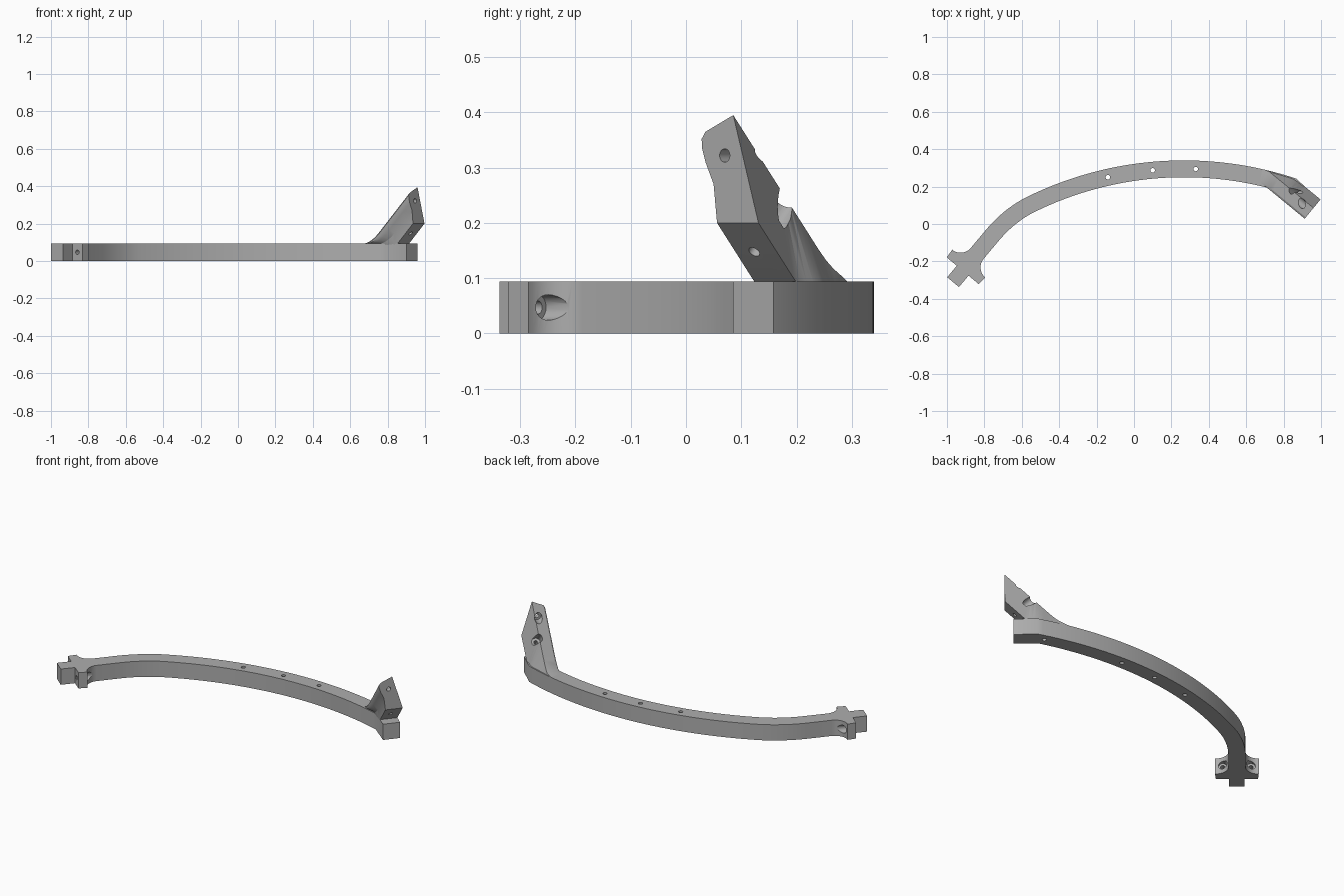
import bpy, bmesh, math
from mathutils import Vector

cube = bpy.data.objects.get("Cube")
if cube:
    bpy.data.objects.remove(cube, do_unlink=True)

grey = bpy.data.materials.new("plain_grey")
grey.use_nodes = True
grey.diffuse_color = (0.42, 0.42, 0.42, 1)
grey.node_tree.nodes["Principled BSDF"].inputs["Base Color"].default_value = (0.42, 0.42, 0.42, 1)

HEIGHT, HALF = 0.094, 0.045
CENTRE, RADIUS = Vector((0.267, -1.56)), 1.855
U, V = Vector((-0.643, -0.766)), Vector((-0.766, 0.643))   # cross end axes
S, N = Vector((0.773, -0.635)), Vector((0.635, 0.773))     # arm end axes
AXIS_V = 0.541


def cross(u, w):
    return U * u + V * (AXIS_V + w)


def arm_point(s, n, z):
    p = S * s + N * n
    return Vector((p.x, p.y, z))


def make_object(name, bm):
    bmesh.ops.recalc_face_normals(bm, faces=bm.faces)
    mesh = bpy.data.meshes.new(name)
    bm.to_mesh(mesh)
    bm.free()
    mesh.materials.append(grey)
    obj = bpy.data.objects.new(name, mesh)
    bpy.context.collection.objects.link(obj)
    return obj


def activate(obj):
    bpy.ops.object.select_all(action='DESELECT')
    obj.select_set(True)
    bpy.context.view_layer.objects.active = obj


def drill(target, start, end, radius):
    """Cut a round hole between two points."""
    start, end = Vector(start), Vector(end)
    bm = bmesh.new()
    bmesh.ops.create_cone(bm, cap_ends=True, segments=24, radius1=radius,
                          radius2=radius, depth=(end - start).length)
    bm.transform((end - start).to_track_quat('Z', 'Y').to_matrix().to_4x4())
    bmesh.ops.translate(bm, verts=bm.verts, vec=(start + end) / 2)
    cutter = make_object("hole_cutter", bm)
    cutter.hide_render = True
    mod = target.modifiers.new("hole", 'BOOLEAN')
    mod.operation, mod.solver, mod.object = 'DIFFERENCE', 'EXACT', cutter
    activate(target)
    bpy.ops.object.modifier_apply(modifier=mod.name)
    bpy.data.objects.remove(cutter, do_unlink=True)


# Curved beam outline: bend, long arc, cross-shaped end
def arc(angle, radius):
    return CENTRE + Vector((math.sin(angle), math.cos(angle))) * radius


BEND = -0.468
A, P, B = cross(0.53, 0), cross(0.406, 0), arc(BEND, RADIUS)


def beam_edge(side, last_angle):
    pts = []
    for i in range(13):
        t = i / 12
        p = A * (1 - t) ** 2 + P * 2 * t * (1 - t) + B * t * t
        d = ((P - A) * (1 - t) + (B - P) * t).normalized()
        pts.append(p + Vector((-d.y, d.x)) * HALF * side)
    for i in range(1, 49):
        pts.append(arc(BEND + (last_angle - BEND) * i / 48, RADIUS + HALF * side))
    return pts


def cross_side(side):
    pts = [cross(0.86, 0.041 * side), cross(0.78, 0.041 * side), cross(0.78, 0.111 * side)]
    for i in range(10, -1, -1):
        a = math.radians(9 * i)
        pts.append(cross(0.66 + 0.07 * math.sin(a), side * (0.115 - 0.07 * math.cos(a))))
    return pts


outline = cross_side(1) + beam_edge(1, 0.321)
outline += [Vector((0.96, 0.158)), Vector((0.90, 0.085))]
outline += beam_edge(-1, 0.293)[::-1] + cross_side(-1)[::-1]

bm = bmesh.new()
base = bm.faces.new([bm.verts.new((p.x, p.y, 0)) for p in outline])
top = bmesh.ops.extrude_face_region(bm, geom=[base])
bmesh.ops.translate(bm, vec=(0, 0, HEIGHT),
                    verts=[g for g in top["geom"] if isinstance(g, bmesh.types.BMVert)])
beam = make_object("curved_beam", bm)

# Vertical holes along the beam, the last one blind
for x, y in ((-0.14, 0.25), (0.10, 0.287), (0.33, 0.294)):
    drill(beam, (x, y, -0.02), (x, y, 0.12), 0.012)
drill(beam, (0.80, 0.22, -0.02), (0.80, 0.22, 0.07), 0.012)

# Counterbored screw holes in the two cross tabs
for side in (1, -1):
    near, seat, far = [cross(u, 0.074 * side).to_3d() + Vector((0, 0, 0.047))
                       for u in (0.63, 0.742, 0.80)]
    drill(beam, near, far, 0.012)
    drill(beam, near, seat, 0.023)


# Rising arm, lofted at 45 degrees with a soft root
def soft_max(a, b, k=0.06):
    h = max(k - abs(a - b), 0) / k
    return max(a, b) + h * h * k / 4


def outer_limit(s):
    return -1.036 + math.sqrt(1.9 ** 2 - (s - 1.197) ** 2)


PROFILE = [(0.734, 0), (0.637, 0), (0.629, 0.07), (0.61, 0.11), (0.602, 0.135),
           (0.601, 0.152), (0.61, 0.165), (0.675, 0.195)]
END = 0.687
stations = [0.34 + 0.0205 * i for i in range(12)] + [0.587, 0.637, END]

bm = bmesh.new()
rings = []
for s in stations:
    ring = []
    for n, off in PROFILE:
        z = s - 0.487 + off
        z = max(z, 0.08) if off == 0 else soft_max(z, 0.092)
        ring.append(bm.verts.new(arm_point(s, min(n, outer_limit(s) - 0.001), z)))
    rings.append(ring)
count = len(PROFILE)
for r0, r1 in zip(rings, rings[1:]):
    for i in range(count):
        j = (i + 1) % count
        bm.faces.new((r0[i], r0[j], r1[j], r1[i]))
bm.faces.new(rings[0])
bm.faces.new(rings[-1])
bmesh.ops.triangulate(bm, faces=bm.faces)
arm = make_object("rising_arm", bm)

# Screw holes through the arm end, with counterbores from behind
drill(arm, arm_point(0.72, 0.655, 0.322), arm_point(0.5, 0.655, 0.322), 0.012)
drill(arm, arm_point(0.655, 0.655, 0.322), arm_point(0.5, 0.655, 0.322), 0.023)
drill(arm, arm_point(0.66, 0.681, 0.122), arm_point(0.46, 0.681, 0.322), 0.011)
drill(arm, arm_point(0.585, 0.681, 0.197), arm_point(0.46, 0.681, 0.322), 0.025)

for obj in (beam, arm):
    activate(obj)
    bpy.ops.object.shade_smooth_by_angle(angle=math.radians(25))
